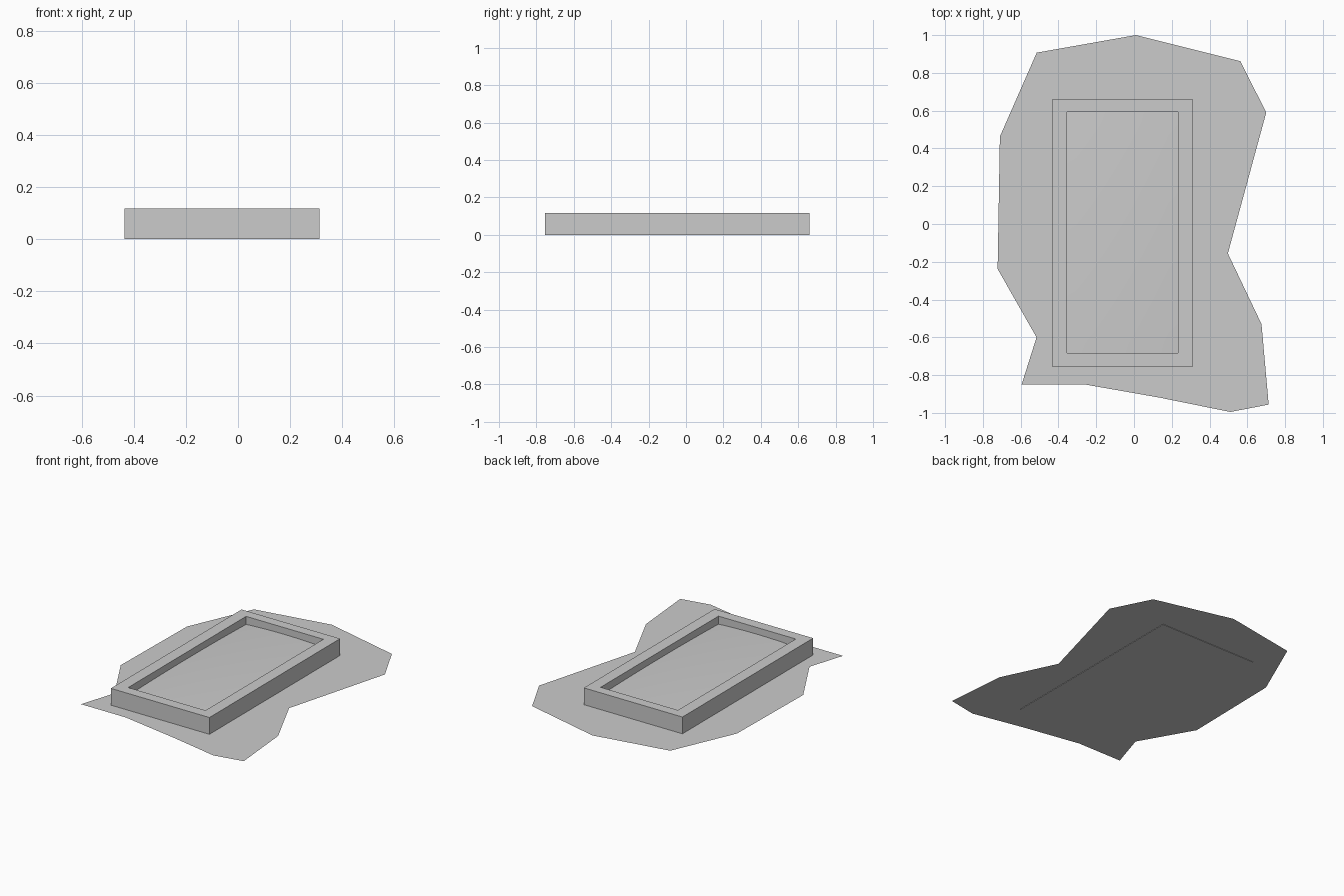
import bpy, bmesh

if "Cube" in bpy.data.objects:
    bpy.data.objects.remove(bpy.data.objects["Cube"], do_unlink=True)

grey = bpy.data.materials.new("plain_grey")
grey.use_nodes = True
colour = (0.6, 0.6, 0.6, 1)
grey.diffuse_color = colour
grey.node_tree.nodes["Principled BSDF"].inputs["Base Color"].default_value = colour


def add_object(name, bm):
    mesh = bpy.data.meshes.new(name)
    bm.to_mesh(mesh)
    bm.free()
    mesh.materials.append(grey)
    obj = bpy.data.objects.new(name, mesh)
    bpy.context.collection.objects.link(obj)
    return obj


def rectangle(bm, bounds, z):
    x0, x1, y0, y1 = bounds
    corners = ((x0, y0), (x1, y0), (x1, y1), (x0, y1))
    return [bm.verts.new((x, y, z)) for x, y in corners]


OUTER = (-0.435, 0.312, -0.755, 0.66)
INNER = (-0.354, 0.232, -0.683, 0.593)
FRAME_TOP = 0.118

# Irregular ground sheet
outline = [(-0.515, 0.907), (0.01, 1.0), (0.563, 0.862), (0.70, 0.59),
           (0.497, -0.156), (0.675, -0.53), (0.713, -0.956), (0.51, -0.995),
           (0.14, -0.92), (-0.257, -0.85), (-0.595, -0.85), (-0.516, -0.6),
           (-0.722, -0.238), (-0.71, 0.463)]
bm = bmesh.new()
bm.faces.new([bm.verts.new((x, y, 0.003)) for x, y in reversed(outline)])
add_object("ground_sheet", bm)

# Rectangular frame: rings joined outside, over the top, inside and underneath
bm = bmesh.new()
rings = [rectangle(bm, OUTER, 0), rectangle(bm, OUTER, FRAME_TOP),
         rectangle(bm, INNER, FRAME_TOP), rectangle(bm, INNER, 0)]
for a, b in zip(rings, rings[1:] + rings[:1]):
    for i in range(4):
        j = (i + 1) % 4
        bm.faces.new((a[i], a[j], b[j], b[i]))
bmesh.ops.recalc_face_normals(bm, faces=bm.faces)
add_object("border_frame", bm)

# Gently domed filling inside the frame
x0, x1, y0, y1 = INNER
bm = bmesh.new()
bmesh.ops.create_grid(bm, x_segments=12, y_segments=24, size=1)
for v in bm.verts:
    u, w = v.co.x, v.co.y
    v.co.x = (x0 + x1) / 2 + u * (x1 - x0) / 2
    v.co.y = (y0 + y1) / 2 + w * (y1 - y0) / 2
    v.co.z = 0.063 + 0.009 * (2 - u * u - w * w)
for f in bm.faces:
    f.smooth = True
add_object("domed_filling", bm)

# Underside closing the frame
bm = bmesh.new()
bm.faces.new(reversed(rectangle(bm, INNER, 0)))
add_object("frame_base", bm)
